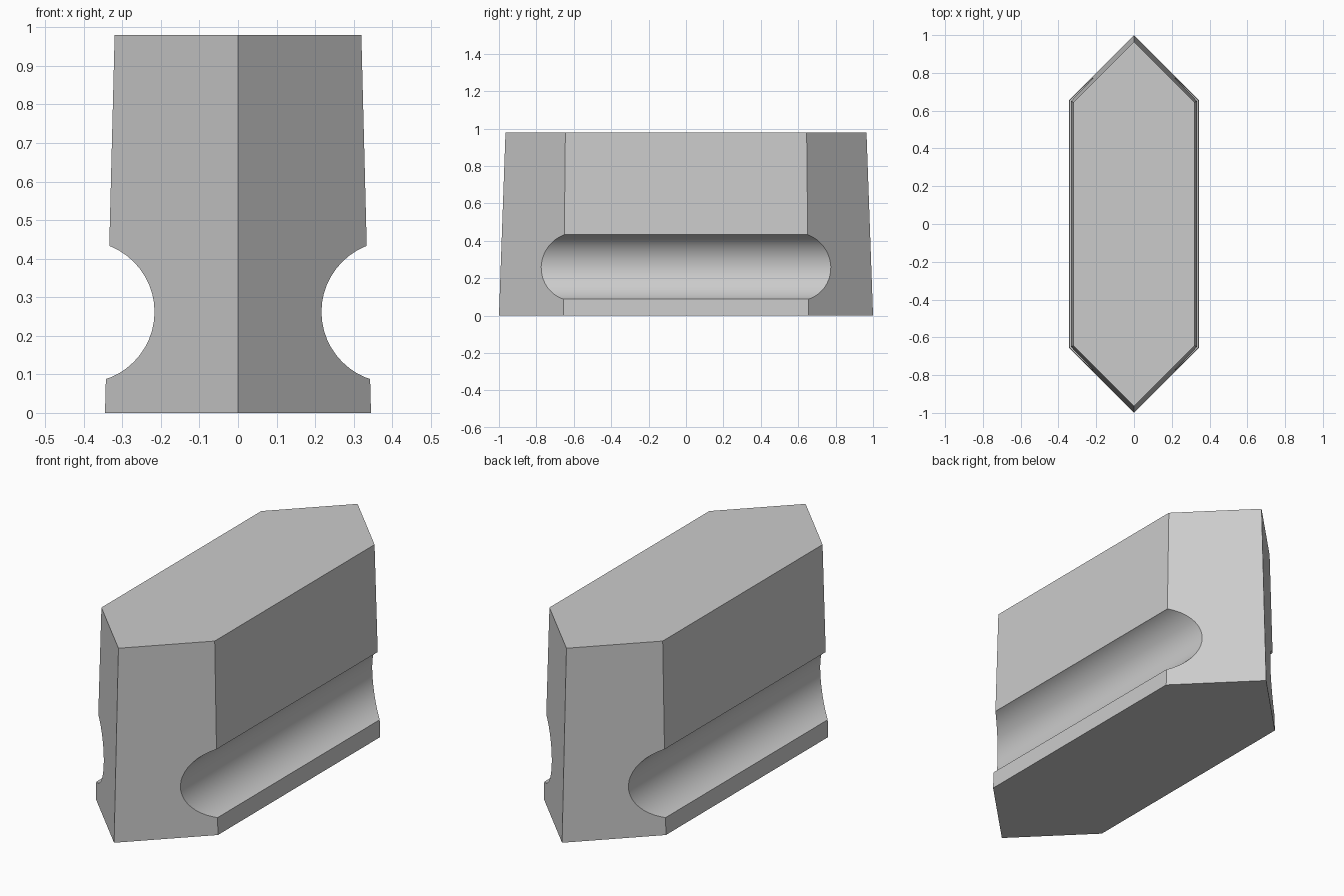
import bpy
import bmesh
from math import pi

cube = bpy.data.objects.get("Cube")
if cube:
    bpy.data.objects.remove(cube, do_unlink=True)

HEIGHT = 0.98
GROOVE_X, GROOVE_Z, GROOVE_R = 0.40, 0.262, 0.1835

grey = bpy.data.materials.new("light_grey")
grey.use_nodes = True
colour = (0.6, 0.6, 0.6, 1)
grey.diffuse_color = colour
grey.node_tree.nodes["Principled BSDF"].inputs["Base Color"].default_value = colour


def ring(bm, half_width, shoulder, tip, z):
    """Six-sided outline pointed at the front and back."""
    points = [(0, -tip), (half_width, -shoulder), (half_width, shoulder),
              (0, tip), (-half_width, shoulder), (-half_width, -shoulder)]
    return [bm.verts.new((x, y, z)) for x, y in points]


# Tapered block body
bm = bmesh.new()
low = ring(bm, 0.345, 0.655, 1.0, 0)
high = ring(bm, 0.32, 0.645, 0.965, HEIGHT)
bm.faces.new(low[::-1])
bm.faces.new(high)
for i in range(6):
    j = (i + 1) % 6
    bm.faces.new((low[i], low[j], high[j], high[i]))
mesh = bpy.data.meshes.new("block")
bm.to_mesh(mesh)
bm.free()
block = bpy.data.objects.new("block", mesh)
bpy.context.collection.objects.link(block)
mesh.materials.append(grey)

# Round grip groove along each side
for side, name in ((1, "left"), (-1, "right")):
    bpy.ops.mesh.primitive_cylinder_add(
        vertices=48, radius=GROOVE_R, depth=3,
        location=(side * GROOVE_X, 0, GROOVE_Z), rotation=(pi / 2, 0, 0))
    cutter = bpy.context.object
    cutter.name = name + "_groove_cutter"
    cutter.data.materials.append(grey)
    cut = block.modifiers.new(name + "_groove", 'BOOLEAN')
    cut.operation = 'DIFFERENCE'
    cut.solver = 'EXACT'
    cut.object = cutter
    bpy.ops.object.select_all(action='DESELECT')
    block.select_set(True)
    bpy.context.view_layer.objects.active = block
    bpy.ops.object.modifier_apply(modifier=cut.name)
    bpy.data.objects.remove(cutter, do_unlink=True)

bpy.ops.object.shade_smooth_by_angle(angle=pi / 9)
